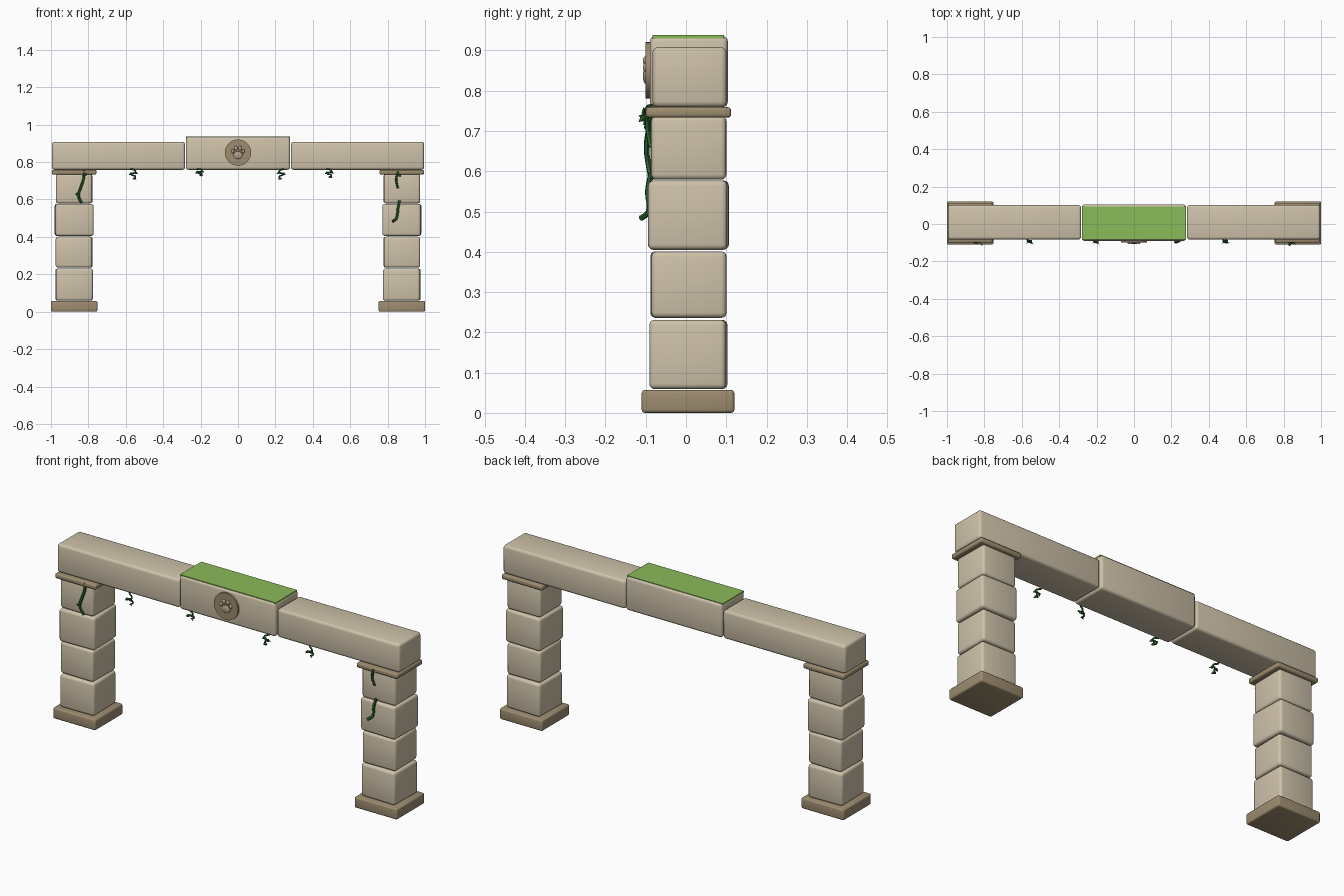
import bpy, math, random
from mathutils import Vector

if "Cube" in bpy.data.objects:
    bpy.data.objects.remove(bpy.data.objects["Cube"])

random.seed(4)


def material(name, rgb):
    m = bpy.data.materials.new(name)
    m.diffuse_color = (*rgb, 1)
    m.use_nodes = True
    m.node_tree.nodes["Principled BSDF"].inputs["Base Color"].default_value = m.diffuse_color
    return m


STONE = material("pale stone", (0.62, 0.54, 0.40))
TRIM = material("brown stone", (0.34, 0.265, 0.16))
MOSS = material("moss green", (0.26, 0.49, 0.10))
VINE = material("vine green", (0.025, 0.14, 0.03))
PAD = material("carved stone", (0.44, 0.37, 0.26))


def finish(o, name, mat):
    o.name = name
    o.data.materials.clear()
    o.data.materials.append(mat)
    o.select_set(True)
    bpy.context.view_layer.objects.active = o
    bpy.ops.object.shade_smooth_by_angle(angle=math.radians(40))
    return o


def block(name, x, y, z, mat, bevel=0.012, turn=0):
    """Rounded box from (min, max) pairs, turned a little about z."""
    c = [(a + b) / 2 for a, b in (x, y, z)]
    bpy.ops.mesh.primitive_cube_add(size=1, location=c)
    o = bpy.context.object
    o.scale = [b - a for a, b in (x, y, z)]
    bpy.ops.object.transform_apply(location=False, rotation=False, scale=True)
    if bevel:
        m = o.modifiers.new("bevel", 'BEVEL')
        m.width, m.segments = bevel, 3
        bpy.ops.object.modifier_apply(modifier="bevel")
    o.rotation_euler.z = math.radians(turn)
    return finish(o, name, mat)


# Pillars: base slab, four stacked blocks, cap slab
levels = [(0.059, 0.231), (0.236, 0.401), (0.405, 0.577), (0.579, 0.737)]
turns = {-1: (1.0, -1.2, 1.6, -0.8), 1: (-1.4, 0.8, -1.2, 0.6)}
for side, label in ((-1, "left"), (1, "right")):
    cx = side * 0.876
    block(label + "_base", (cx - 0.124, cx + 0.124), (-0.11, 0.12), (0, 0.057), TRIM, 0.008)
    for i, z in enumerate(levels):
        w = (0.099, 0.097, 0.102, 0.097)[i]
        block(f"{label}_pillar_block_{i + 1}", (cx - w, cx + w),
              (0.006 - w + 0.004, 0.006 + w - 0.004), z, STONE, 0.013, turns[side][i])
    block(label + "_cap", (cx - 0.119, cx + 0.119), (-0.10, 0.112), (0.733, 0.759), TRIM, 0.008)

# Lintel: two long beams and a taller centre block with a moss plate
block("left_beam", (-0.995, -0.283), (-0.083, 0.101), (0.759, 0.908), STONE, 0.014)
block("right_beam", (0.283, 0.995), (-0.083, 0.101), (0.759, 0.908), STONE, 0.014)
block("centre_block", (-0.279, 0.279), (-0.09, 0.104), (0.759, 0.936), STONE, 0.014)
block("moss_plate", (-0.279, 0.277), (-0.083, 0.094), (0.930, 0.938), MOSS, 0)


# Medallion with carved paw pads
def disc(name, r, y, depth, mat):
    bpy.ops.mesh.primitive_cylinder_add(vertices=32, radius=r, depth=depth,
                                        location=(0, y, 0.851), rotation=(math.pi / 2, 0, 0))
    return finish(bpy.context.object, name, mat)


disc("medallion", 0.070, -0.094, 0.012, TRIM)


def pad(name, x, z, rx, rz):
    bpy.ops.mesh.primitive_uv_sphere_add(segments=16, ring_count=8, radius=1, location=(x, -0.10, z))
    o = bpy.context.object
    o.scale = (rx, 0.007, rz)
    finish(o, name, PAD)


pad("main_pad", 0, 0.837, 0.024, 0.020)
for s in (-1, 1):
    pad("inner_toe", s * 0.011, 0.874, 0.009, 0.012)
    pad("outer_toe", s * 0.028, 0.858, 0.008, 0.011)


# Vines: thin tubes with small flat leaves
def vine(name, pts, r=0.005):
    cu = bpy.data.curves.new(name, 'CURVE')
    cu.dimensions = '3D'
    cu.bevel_depth, cu.bevel_resolution, cu.resolution_u = r, 1, 4
    cu.use_fill_caps = True
    sp = cu.splines.new('BEZIER')
    sp.bezier_points.add(len(pts) - 1)
    for p, co in zip(sp.bezier_points, pts):
        p.co = co
        p.handle_left_type = p.handle_right_type = 'AUTO'
    o = bpy.data.objects.new(name, cu)
    bpy.context.collection.objects.link(o)
    bpy.ops.object.select_all(action='DESELECT')
    o.select_set(True)
    bpy.context.view_layer.objects.active = o
    bpy.ops.object.convert(target='MESH')
    finish(bpy.context.object, name, VINE)


def leaf(base, tip, width=0.008):
    a, b = Vector(base), Vector(tip)
    mid = (a + b) / 2 + Vector((0, -0.003, 0.003))
    side = (b - a).cross(Vector((0.3, 1, 0.2))).normalized() * width
    me = bpy.data.meshes.new("leaf")
    me.from_pydata([a, mid + side, b, mid - side], [], [(0, 1, 2), (0, 2, 3)])
    o = bpy.data.objects.new("leaf", me)
    bpy.context.collection.objects.link(o)
    me.materials.append(VINE)


vine("left_pillar_vine", [(-0.822, -0.094, 0.755), (-0.826, -0.093, 0.71), (-0.842, -0.098, 0.66),
                          (-0.853, -0.094, 0.62), (-0.835, -0.086, 0.58)], 0.007)
leaf((-0.825, -0.095, 0.725), (-0.808, -0.118, 0.738))
leaf((-0.853, -0.094, 0.62), (-0.872, -0.098, 0.632))
vine("right_pillar_vine_top", [(0.858, -0.098, 0.75), (0.846, -0.096, 0.71), (0.855, -0.088, 0.66)], 0.006)
vine("right_pillar_vine_low", [(0.864, -0.087, 0.595), (0.855, -0.095, 0.55), (0.847, -0.093, 0.50),
                               (0.828, -0.112, 0.483)], 0.007)
leaf((0.855, -0.095, 0.735), (0.872, -0.118, 0.722))

# Short curled tendrils under the lintel
for x, length, s in ((-0.56, 0.055, 1), (-0.205, 0.035, 1), (0.232, 0.055, -1), (0.487, 0.045, 1)):
    top = 0.764
    path = [(x + s * dx, -0.085 - dy, top - length * t) for dx, dy, t in
            ((-0.012, 0, 0), (0.012, 0.014, 0.3), (-0.010, 0.008, 0.55), (0.012, 0.004, 0.75), (0.0, 0.010, 1))]
    vine("beam_tendril", path, 0.0045)
    for d, t in ((-0.024, 0.45), (0.026, 0.35), (0.018, 0.9)):
        z = top - length * t
        leaf((x, -0.092, z), (x + s * d, -0.112 + random.uniform(0, 0.02), z - 0.008))
